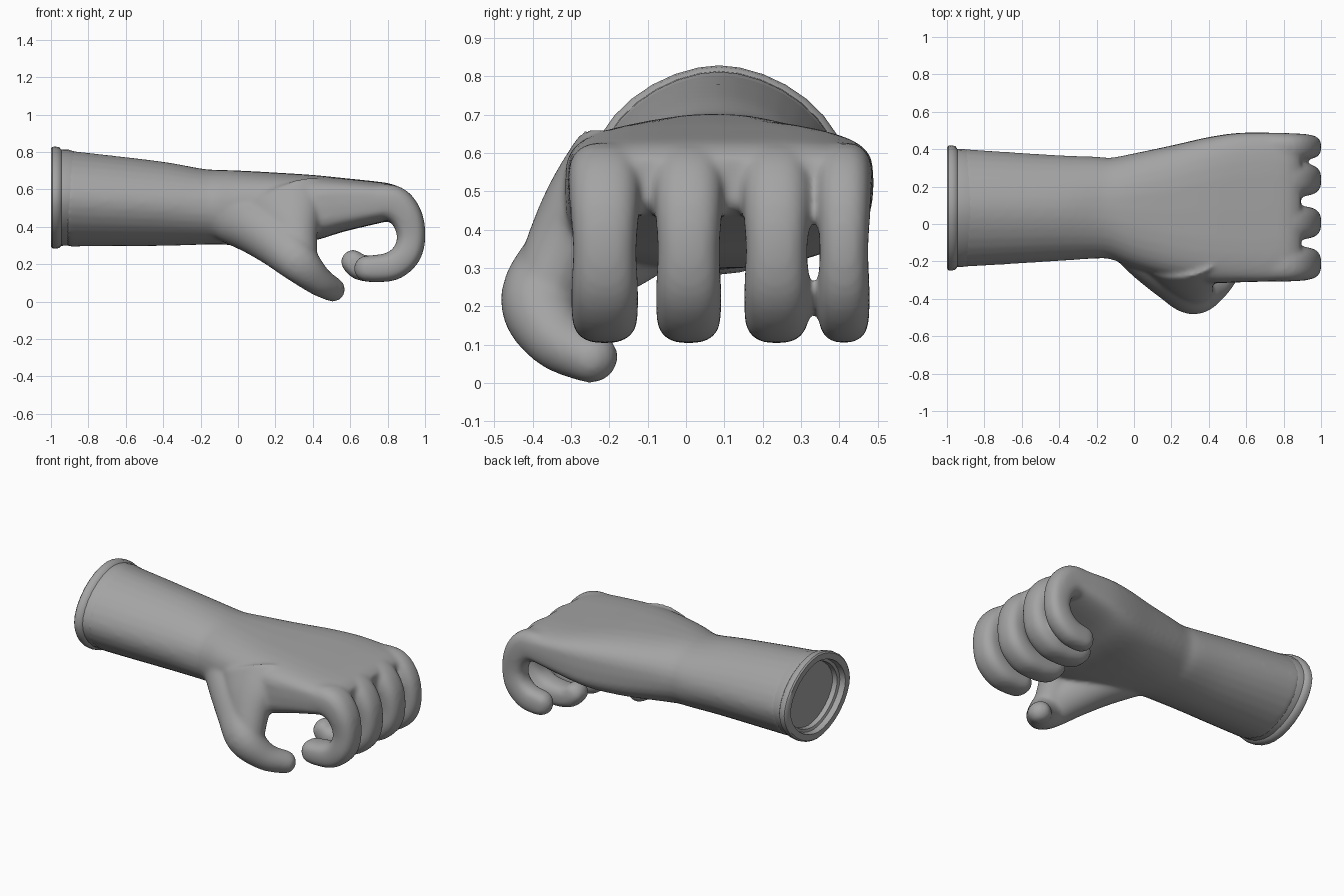
import bpy, bmesh, math
from mathutils import Vector

cube = bpy.data.objects.get("Cube")
if cube:
    bpy.data.objects.remove(cube, do_unlink=True)

# Single rubber-grey material
grey = bpy.data.materials.new("Glove grey")
grey.use_nodes = True
colour = (0.37, 0.37, 0.37, 1)
grey.diffuse_color = colour
grey.node_tree.nodes["Principled BSDF"].inputs["Base Color"].default_value = colour

SIDES = 32
Y, Z = Vector((0, 1, 0)), Vector((0, 0, 1))


def ring(bm, centre, u, v, ru, rv, n):
    """Superellipse cross-section; n above 2 makes it boxier."""
    verts = []
    for i in range(SIDES):
        a = math.tau * i / SIDES
        c, s = math.cos(a), math.sin(a)
        cu = math.copysign(abs(c) ** (2 / n), c) * ru
        sv = math.copysign(abs(s) ** (2 / n), s) * rv
        verts.append(bm.verts.new(centre + u * cu + v * sv))
    return verts


def bridge(bm, rings):
    """Skin the rings and close both ends."""
    for a, b in zip(rings, rings[1:]):
        for i in range(SIDES):
            j = (i + 1) % SIDES
            bm.faces.new((a[i], a[j], b[j], b[i]))
    bm.faces.new(rings[0][::-1])
    bm.faces.new(rings[-1])


def spline(points, steps=5):
    """Catmull-Rom interpolation of all values in each row."""
    out = []
    for i in range(len(points) - 1):
        p = [points[max(0, min(len(points) - 1, i + k))] for k in (-1, 0, 1, 2)]
        for s in range(steps):
            t = s / steps
            out.append([0.5 * (2 * b + (c - a) * t + (2 * a - 5 * b + 4 * c - d) * t * t
                               + (3 * b - a - 3 * c + d) * t ** 3)
                        for a, b, c, d in zip(*p)])
    return out + [list(points[-1])]


def digit(bm, points, n):
    """Tube along x, y, z, width radius, depth radius with a rounded tip."""
    rows = spline(points)
    rings = []
    for i, row in enumerate(rows):
        before, after = rows[max(i - 1, 0)], rows[min(i + 1, len(rows) - 1)]
        t = (Vector(after[:3]) - Vector(before[:3])).normalized()
        v = t.cross(Y).normalized()
        u = v.cross(t)
        rings.append(ring(bm, Vector(row[:3]), u, v, row[3], row[4], n))
    for k in range(1, 6):
        a = k * math.pi / 2 / 5.3
        shrink = math.cos(a)
        tip = Vector(row[:3]) + t * row[4] * math.sin(a)
        rings.append(ring(bm, tip, u, v, row[3] * shrink, row[4] * shrink, n))
    bridge(bm, rings)


def finish(name, bm):
    bmesh.ops.recalc_face_normals(bm, faces=bm.faces[:])
    mesh = bpy.data.meshes.new(name)
    bm.to_mesh(mesh)
    bm.free()
    mesh.materials.append(grey)
    obj = bpy.data.objects.new(name, mesh)
    bpy.context.collection.objects.link(obj)
    for poly in mesh.polygons:
        poly.use_smooth = True
    return obj


hand = bmesh.new()

# Forearm and palm: x, y min, y max, z min, z max, boxiness
sections = [
    (-0.92, -0.230, 0.402, 0.294, 0.809, 1.8),
    (-0.70, -0.217, 0.387, 0.296, 0.784, 1.85),
    (-0.40, -0.198, 0.368, 0.298, 0.748, 1.9),
    (-0.20, -0.185, 0.360, 0.304, 0.712, 2.1),
    (-0.12, -0.190, 0.355, 0.305, 0.705, 2.2),
    (0.00, -0.235, 0.378, 0.302, 0.701, 2.5),
    (0.20, -0.290, 0.420, 0.300, 0.690, 3.0),
    (0.40, -0.315, 0.465, 0.325, 0.677, 3.6),
    (0.57, -0.312, 0.488, 0.375, 0.660, 4.0),
    (0.78, -0.306, 0.488, 0.425, 0.637, 4.0),
    (0.85, -0.302, 0.484, 0.440, 0.618, 3.8),
    (0.89, -0.285, 0.472, 0.465, 0.588, 3.2),
]
bridge(hand, [ring(hand, Vector((x, (y0 + y1) / 2, (z0 + z1) / 2)), Y, Z,
                   (y1 - y0) / 2, (z1 - z0) / 2, n)
              for x, y0, y1, z0, z1, n in spline(sections, 4)])

# Curled fingers: shared path in x, z, depth radius, width factor
curl = [(0.72, 0.535, 0.09, 1.1), (0.83, 0.525, 0.096, 1.1),
        (0.90, 0.455, 0.086, 1.04), (0.926, 0.35, 0.076, 0.95),
        (0.902, 0.255, 0.077, 1.0), (0.83, 0.192, 0.077, 1.0),
        (0.74, 0.177, 0.073, 0.97), (0.69, 0.177, 0.070, 0.95),
        (0.645, 0.187, 0.068, 0.93), (0.615, 0.213, 0.064, 0.9)]
# y centre, half width, number of path points reached
fingers = [(-0.212, 0.087, 8), (0.007, 0.085, 10), (0.236, 0.084, 10), (0.412, 0.067, 7)]
for y, width, reach in fingers:
    digit(hand, [(x, y, z, width * f, depth) for x, z, depth, f in curl[:reach]], 2.6)

# Thumb, from the base of the palm round towards the fingertips
digit(hand, [(-0.05, -0.05, 0.48, 0.13, 0.16), (0.10, -0.17, 0.40, 0.15, 0.15),
             (0.22, -0.29, 0.315, 0.13, 0.137), (0.32, -0.38, 0.215, 0.105, 0.112),
             (0.425, -0.335, 0.115, 0.082, 0.080), (0.505, -0.245, 0.066, 0.070, 0.066)], 2.1)

# Fleshy web joining the thumb to the side of the palm
digit(hand, [(0.24, -0.19, 0.55, 0.12, 0.23), (0.28, -0.262, 0.46, 0.11, 0.175),
             (0.31, -0.32, 0.35, 0.10, 0.118), (0.33, -0.36, 0.25, 0.09, 0.095)], 2.0)

# Fuse the parts into one continuous skin
hand_obj = finish("gloved_hand", hand)
remesh = hand_obj.modifiers.new("Fuse", 'REMESH')
remesh.mode = 'VOXEL'
remesh.voxel_size = 0.012
remesh.use_smooth_shade = True
soften = hand_obj.modifiers.new("Soften", 'SMOOTH')
soften.factor = 0.5
soften.iterations = 12

# Cuff: rolled lip, stepped opening and recessed end disc (x, scale)
cuff = bmesh.new()
profile = [(-0.86, 0.89), (-0.905, 0.938), (-0.945, 0.944), (-0.955, 0.985), (-0.975, 1.0),
           (-0.992, 0.995), (-1.0, 0.965), (-1.0, 0.83), (-0.965, 0.81),
           (-0.96, 0.75), (-0.93, 0.74)]
bridge(cuff, [ring(cuff, Vector((x, 0.086, 0.556)), Y, Z, 0.335 * s, 0.273 * s, 1.8)
              for x, s in profile])
cuff_obj = finish("cuff", cuff)
bpy.ops.object.select_all(action='DESELECT')
cuff_obj.select_set(True)
bpy.context.view_layer.objects.active = cuff_obj
bpy.ops.object.shade_smooth_by_angle(angle=math.radians(40))
